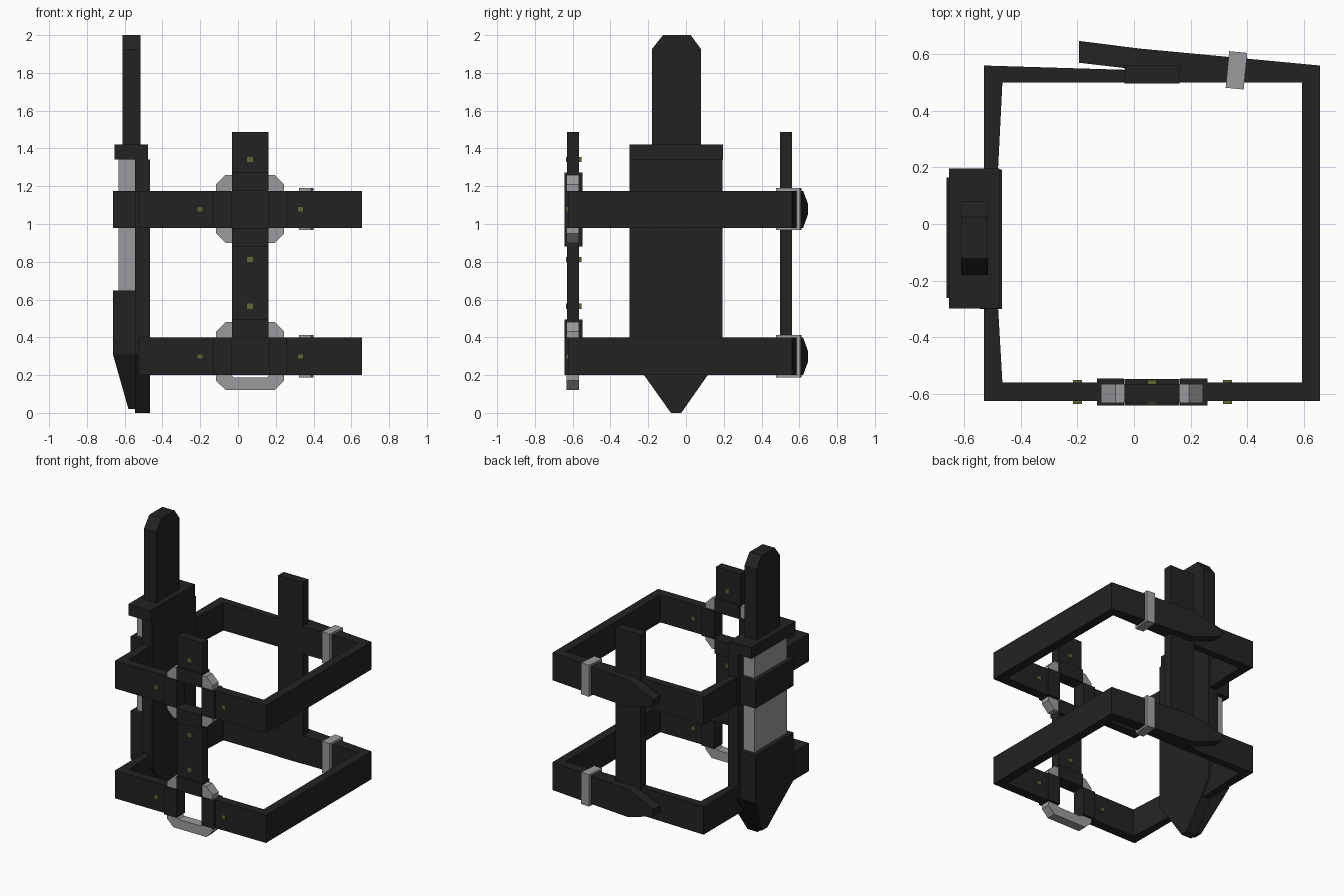
import bpy, bmesh, math
from mathutils import Matrix, Vector

if "Cube" in bpy.data.objects:
    bpy.data.objects.remove(bpy.data.objects["Cube"])


def material(name, rgb):
    m = bpy.data.materials.new(name)
    m.diffuse_color = (*rgb, 1)
    m.use_nodes = True
    m.node_tree.nodes["Principled BSDF"].inputs["Base Color"].default_value = m.diffuse_color
    return m


BLACK = material("black leather", (0.0165, 0.0165, 0.0165))
STEEL = material("grey steel", (0.33, 0.33, 0.34))
BRASS = material("dull brass", (0.13, 0.13, 0.035))


def finish(name, bm, mat):
    bmesh.ops.recalc_face_normals(bm, faces=bm.faces)
    me = bpy.data.meshes.new(name)
    bm.to_mesh(me)
    bm.free()
    me.materials.append(mat)
    ob = bpy.data.objects.new(name, me)
    bpy.context.collection.objects.link(ob)
    return ob


def prism(name, pts, axis, lo, hi, mat):
    """Extrude a 2D outline along an axis."""
    place = {"x": lambda a, b, t: (t, a, b),
             "y": lambda a, b, t: (a, t, b),
             "z": lambda a, b, t: (a, b, t)}[axis]
    bm = bmesh.new()
    face = bm.faces.new([bm.verts.new(place(a, b, lo)) for a, b in pts])
    ext = bmesh.ops.extrude_face_region(bm, geom=[face])
    step = Vector(place(0, 0, hi - lo))
    bmesh.ops.translate(bm, vec=step,
                        verts=[v for v in ext["geom"] if isinstance(v, bmesh.types.BMVert)])
    return finish(name, bm, mat)


def box(name, x, y, z, mat):
    return prism(name, [(x[0], y[0]), (x[1], y[0]), (x[1], y[1]), (x[0], y[1])],
                 "z", z[0], z[1], mat)


def loft(name, sections, mat):
    """Convex solid through box corners, each section given as x, y, z ranges."""
    bm = bmesh.new()
    for xs, ys, zs in sections:
        for x in xs:
            for y in ys:
                for z in zs:
                    bm.verts.new((x, y, z))
    bmesh.ops.remove_doubles(bm, verts=bm.verts, dist=1e-5)
    bmesh.ops.convex_hull(bm, input=bm.verts)
    bmesh.ops.dissolve_limit(bm, angle_limit=0.01, verts=bm.verts, edges=bm.edges)
    return finish(name, bm, mat)


CX = 0.064          # centre line of the buckles
Y0, Y1 = -0.625, -0.562


def octagon(half, cut, cz):
    q = half - cut
    return [(CX + a, cz + b) for a, b in
            [(-q, -half), (q, -half), (half, -q), (half, q),
             (q, half), (-q, half), (-half, q), (-half, -q)]]


def ring(name, cz):
    """Open eight-sided buckle ring."""
    bm = bmesh.new()
    loops = [[bm.verts.new((x, y, z)) for x, z in octagon(h, c, cz)]
             for h, c, y in [(0.18, 0.05, -0.632), (0.18, 0.05, -0.566),
                             (0.113, 0.025, -0.566), (0.113, 0.025, -0.632)]]
    for k in range(4):
        a, b = loops[k], loops[(k + 1) % 4]
        for i in range(8):
            j = (i + 1) % 8
            bm.faces.new((a[i], a[j], b[j], b[i]))
    return finish(name, bm, STEEL)


def stud(x, z):
    box("stud", (x - 0.016, x + 0.016), (-0.636, -0.552), (z - 0.014, z + 0.014), BRASS)


# Two horizontal belts, each with buckle, overlapping end and clip
for level, z0, z1 in (("lower", 0.2, 0.398), ("upper", 0.98, 1.176)):
    cz = (z0 + z1) / 2 + 0.002
    prism(level + "_belt_left",
          [(-0.035, Y0), (-0.53, Y0), (-0.53, 0.56), (-0.035, 0.545), (0.6, 0.53),
           (0.6, 0.5), (-0.465, 0.5), (-0.48, 0.2), (-0.48, -0.3),
           (-0.465, -0.56), (-0.035, -0.56)], "z", z0, z1, BLACK)
    prism(level + "_belt_right",
          [(0.163, Y0), (0.657, Y0), (0.657, 0.56), (0.02, 0.62), (0.02, 0.545),
           (0.594, 0.5), (0.594, -0.56), (0.163, -0.56)], "z", z0, z1, BLACK)
    # Pointed free end of the belt
    bm = bmesh.new()
    for x, ya, yb, h in ((0.02, 0.545, 0.62, (z1 - z0) / 2), (-0.195, 0.57, 0.647, 0.025)):
        for y in (ya, yb):
            for s in (-1, 1):
                bm.verts.new((x, y, (z0 + z1) / 2 + s * h))
    bmesh.ops.convex_hull(bm, input=bm.verts)
    finish(level + "_belt_tip", bm, BLACK)
    # Clip holding the overlap
    clip = box(level + "_belt_clip", (-0.032, 0.032), (-0.065, 0.065),
               (z0 - 0.013, z1 + 0.015), STEEL)
    clip.data.transform(Matrix.Translation((0.362, 0.543, 0))
                        @ Matrix.Rotation(math.radians(-5.5), 4, "Z"))
    # Buckle and the belt folds around its sides
    ring(level + "_buckle_ring", cz)
    for x in ((-0.131, -0.035), (0.163, 0.26)):
        box(level + "_belt_fold", x, (-0.642, -0.546), (z0, z1), BLACK)
    for x in (-0.2, 0.33):
        stud(x, (z0 + z1) / 2)

# Front vertical straps with folds around the buckles
SX = (-0.033, 0.161)
box("front_strap_middle", SX, (-0.63, -0.566), (0.4, 0.98), BLACK)
box("front_strap_top", SX, (-0.63, -0.566), (1.176, 1.488), BLACK)
for z in ((0.398, 0.495), (0.88, 0.98), (1.176, 1.272)):
    box("front_strap_fold", SX, (-0.642, -0.548), z, BLACK)
for z in (0.565, 0.812, 1.342):
    stud(CX, z)

# Back vertical strap
box("back_strap", SX, (0.497, 0.56), (0.2, 1.488), BLACK)

# Sheath backing plate with pointed end
prism("sheath_plate",
      [(-0.3, 0.31), (-0.08, 0), (-0.025, 0), (0.192, 0.31), (0.192, 1.342), (-0.3, 1.342)],
      "x", -0.545, -0.466, BLACK)

# Sheath pocket tapering to the tip
loft("sheath_pocket",
     [((-0.662, -0.54), (-0.262, 0.165), (0.31, 0.648)),
      ((-0.58, -0.54), (-0.085, -0.02), (0.02, 0.02))], BLACK)

# Retaining band, blade, guard and grip
box("sheath_band", (-0.662, -0.53), (-0.262, 0.165), (0.98, 1.176), BLACK)
box("blade", (-0.632, -0.54), (-0.23, 0.135), (0.6, 1.35), STEEL)
box("guard", (-0.653, -0.476), (-0.298, 0.196), (1.342, 1.422), BLACK)
prism("grip",
      [(-0.181, 1.42), (0.08, 1.42), (0.08, 1.925), (0.025, 2.0), (-0.122, 2.0),
       (-0.181, 1.925)], "x", -0.612, -0.516, BLACK)
